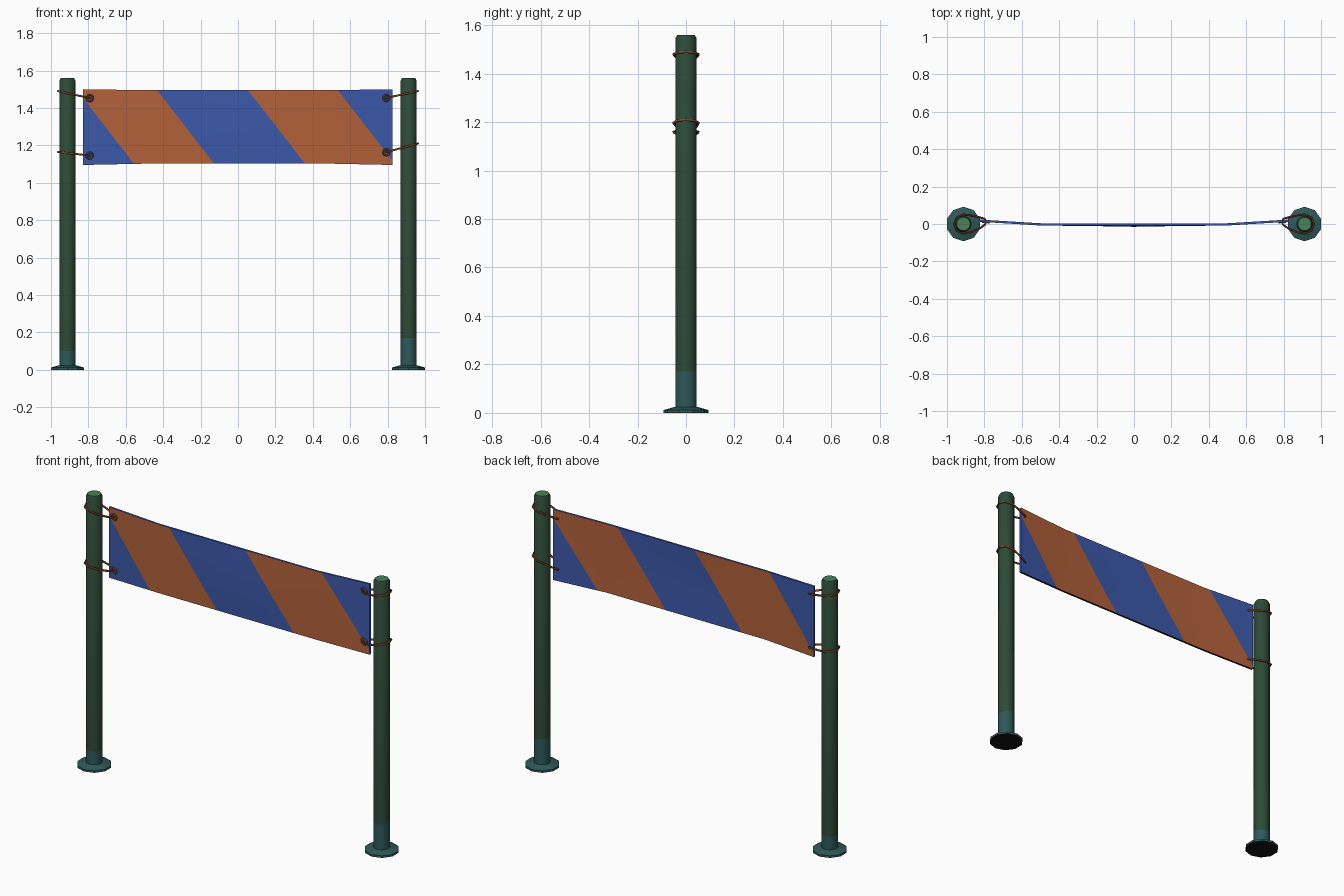
import bpy, bmesh, math
from mathutils import Vector

if "Cube" in bpy.data.objects:
    bpy.data.objects.remove(bpy.data.objects["Cube"])


def mat(name, rgb):
    m = bpy.data.materials.new(name)
    m.diffuse_color = (*rgb, 1)
    m.use_nodes = True
    m.node_tree.nodes["Principled BSDF"].inputs["Base Color"].default_value = m.diffuse_color
    return m


GREEN = mat("dark green", (0.026, 0.068, 0.037))
CAP = mat("light green", (0.065, 0.22, 0.10))
TEAL = mat("teal", (0.028, 0.098, 0.10))
BLUE = mat("blue", (0.045, 0.098, 0.40))
ORANGE = mat("orange", (0.45, 0.12, 0.043))
ROPE = mat("rope brown", (0.22, 0.058, 0.025))
EYELET = mat("eyelet brown", (0.17, 0.085, 0.075))
BLACK = mat("black", (0.006, 0.006, 0.006))


def finish(bm, name, mats, smooth=True):
    bmesh.ops.recalc_face_normals(bm, faces=bm.faces)
    me = bpy.data.meshes.new(name)
    bm.to_mesh(me)
    bm.free()
    ob = bpy.data.objects.new(name, me)
    bpy.context.collection.objects.link(ob)
    for m in mats:
        me.materials.append(m)
    if smooth:
        bpy.ops.object.select_all(action='DESELECT')
        ob.select_set(True)
        bpy.context.view_layer.objects.active = ob
        bpy.ops.object.shade_smooth_by_angle(angle=math.radians(40))
    return ob


def lathe(name, x, profile, n, mats, rule, smooth=True):
    """Closed turned shape: profile of (radius, z); rule(i) gives material of band i,
    rule(-1) the bottom and rule(len) the top."""
    bm = bmesh.new()
    rings = []
    for r, z in profile:
        rings.append([bm.verts.new((x + r * math.cos(2 * math.pi * (k + .5) / n),
                                    r * math.sin(2 * math.pi * (k + .5) / n), z))
                      for k in range(n)])
    for i in range(len(rings) - 1):
        for k in range(n):
            a, b = rings[i], rings[i + 1]
            f = bm.faces.new((a[k], a[(k + 1) % n], b[(k + 1) % n], b[k]))
            f.material_index = rule(i)
    bm.faces.new(rings[0]).material_index = rule(-1)
    bm.faces.new(rings[-1]).material_index = rule(len(rings))
    return finish(bm, name, mats, smooth)


# posts with painted foot, light cap and flat flange
for side, px, foot in (("left", -0.912, 0.10), ("right", 0.912, 0.17)):
    lathe(side + "_post", px,
          [(0.044, 0.01), (0.044, foot), (0.044, 1.545), (0.036, 1.56)], 14,
          [TEAL, GREEN, CAP], lambda i: 0 if i <= 0 else (1 if i <= 2 else 2))
    lathe(side + "_flange", px,
          [(0.092, 0), (0.092, 0.012), (0.05, 0.024)], 10,
          [TEAL, BLACK], lambda i: 1 if i == -1 else 0, False)

# banner: thin bent sheet
XS = [-0.828, -0.5, -0.2, 0.0, 0.2, 0.5, 0.826]
ROWS = 4
T = 0.006


def sheet_point(x, v):
    t = min(1, max(0, (abs(x) - 0.5) / 0.33))
    flat = 1 - t
    y = 0.018 * t - 0.002 * flat
    if abs(x) < 0.4:
        y -= 0.007 * math.sin(math.pi * min(1, (1 - v) * 1.1)) * (1 - abs(x) / 0.4)
    lo, hi = 1.095 + 0.007 * flat, 1.5 - 0.005 * flat
    return Vector((x, y, lo + (hi - lo) * v))


bm = bmesh.new()
grids = []
for off in (-T, T):
    grids.append([[bm.verts.new(sheet_point(x, j / ROWS) + Vector((0, off, 0)))
                   for j in range(ROWS + 1)] for x in XS])
nx = len(XS)
for g in grids:
    for i in range(nx - 1):
        for j in range(ROWS):
            bm.faces.new((g[i][j], g[i + 1][j], g[i + 1][j + 1], g[i][j + 1]))
A, B = grids
for i in range(nx - 1):
    for j in (0, ROWS):
        bm.faces.new((A[i][j], A[i + 1][j], B[i + 1][j], B[i][j]))
for j in range(ROWS):
    for i in (0, nx - 1):
        bm.faces.new((A[i][j], A[i][j + 1], B[i][j + 1], B[i][j]))
bmesh.ops.recalc_face_normals(bm, faces=bm.faces)

# diagonal stripes: cut both sides, the back repeats the front turned round
STARTS = [-0.865, -0.436, 0.05, 0.53]
SLOPE = 0.775
for s in (1, -1):
    for b in STARTS:
        bm.normal_update()
        fs = [f for f in bm.faces if f.normal.y * s < -0.5]
        es = list({e for f in fs for e in f.edges})
        vs = list({v for f in fs for v in f.verts})
        bmesh.ops.bisect_plane(bm, geom=vs + es + fs, dist=1e-5,
                               plane_co=(s * b, 0, 1.5),
                               plane_no=Vector((s, 0, SLOPE)).normalized())
bm.normal_update()
for f in bm.faces:
    c = f.calc_center_median()
    s = -1 if f.normal.y > 0.5 else 1
    u = s * c.x - (1.5 - c.z) * SLOPE
    f.material_index = sum(u > b for b in STARTS) % 2
    if f.normal.z < -0.7:
        f.material_index = 2
    elif abs(f.normal.y) < 0.5:
        f.material_index = 0
finish(bm, "banner", [BLUE, ORANGE, BLACK])

# rope loops round the posts and through eyelets in the banner corners
LOOP = [(-0.05, 0), (-0.036, 0.036), (0, 0.051), (0.04, 0.046), (0.085, 0.036),
        (0.113, 0.028), (0.122, 0.014), (0.115, -0.004), (0.09, -0.022),
        (0.045, -0.042), (0, -0.051), (-0.036, -0.036)]
for name, s, z0, z1 in (("left_top", 1, 1.49, 1.452), ("left_bottom", 1, 1.165, 1.145),
                        ("right_top", -1, 1.49, 1.453), ("right_bottom", -1, 1.21, 1.163)):
    cu = bpy.data.curves.new(name + "_rope", 'CURVE')
    cu.dimensions = '3D'
    cu.bevel_depth = 0.0055
    cu.bevel_resolution = 1
    sp = cu.splines.new('POLY')
    sp.points.add(len(LOOP) - 1)
    for p, (dx, dy) in zip(sp.points, LOOP):
        p.co = (s * (-0.912 + dx), dy, z0 + (z1 - z0) * (dx + 0.05) / 0.172, 1)
    sp.use_cyclic_u = True
    cu.materials.append(ROPE)
    ob = bpy.data.objects.new(name + "_rope", cu)
    bpy.context.collection.objects.link(ob)
    bpy.ops.object.select_all(action='DESELECT')
    ob.select_set(True)
    bpy.context.view_layer.objects.active = ob
    bpy.ops.object.convert(target='MESH')
    bpy.ops.object.shade_smooth_by_angle(angle=math.radians(60))

    # eyelet ring on the front face
    bpy.ops.mesh.primitive_torus_add(major_radius=0.017, minor_radius=0.005,
                                     major_segments=12, minor_segments=6,
                                     location=(-s * 0.793, 0.009, z1),
                                     rotation=(math.pi / 2, 0, -s * 0.06))
    ring = bpy.context.object
    ring.name = name + "_eyelet"
    ring.data.materials.append(EYELET)
    bpy.ops.object.shade_smooth_by_angle(angle=math.radians(60))
